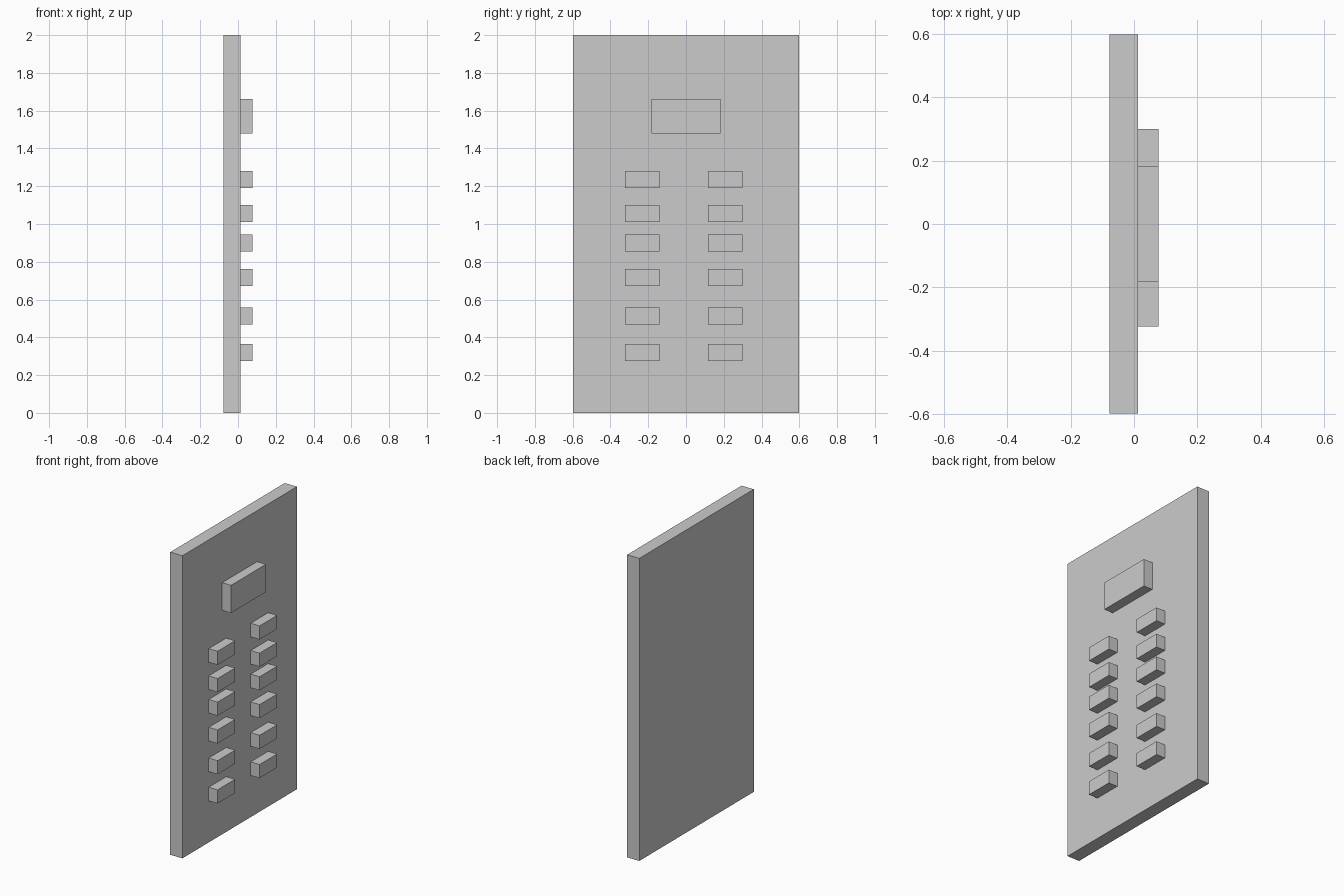
import bpy

cube = bpy.data.objects.get("Cube")
if cube:
    bpy.data.objects.remove(cube, do_unlink=True)

# One plain grey for the whole model
grey = bpy.data.materials.new("light_grey")
grey.use_nodes = True
colour = (0.6, 0.6, 0.6, 1)
grey.diffuse_color = colour
grey.node_tree.nodes["Principled BSDF"].inputs["Base Color"].default_value = colour


def box(name, low, high):
    """Axis-aligned box between two corners."""
    bpy.ops.mesh.primitive_cube_add(size=1)
    ob = bpy.context.object
    ob.name = name
    ob.location = [(a + b) / 2 for a, b in zip(low, high)]
    ob.scale = [b - a for a, b in zip(low, high)]
    bpy.ops.object.transform_apply(location=True, rotation=False, scale=True)
    ob.data.materials.append(grey)
    return ob


BACK, FACE, RAISED = -0.077, 0.012, 0.077

# Upright slab
box("panel", (BACK, -0.598, 0), (FACE, 0.598, 2))

# Wide display block near the top
box("display", (FACE, -0.182, 1.48), (RAISED, 0.183, 1.663))

# Two columns of buttons with uneven row spacing
WIDTH, HEIGHT = 0.183, 0.09
for side, y in (("right", -0.323), ("left", 0.116)):
    for row, z in enumerate((1.191, 1.011, 0.855, 0.671, 0.468, 0.275), 1):
        box(f"button_{side}_{row}", (FACE, y, z), (RAISED, y + WIDTH, z + HEIGHT))
